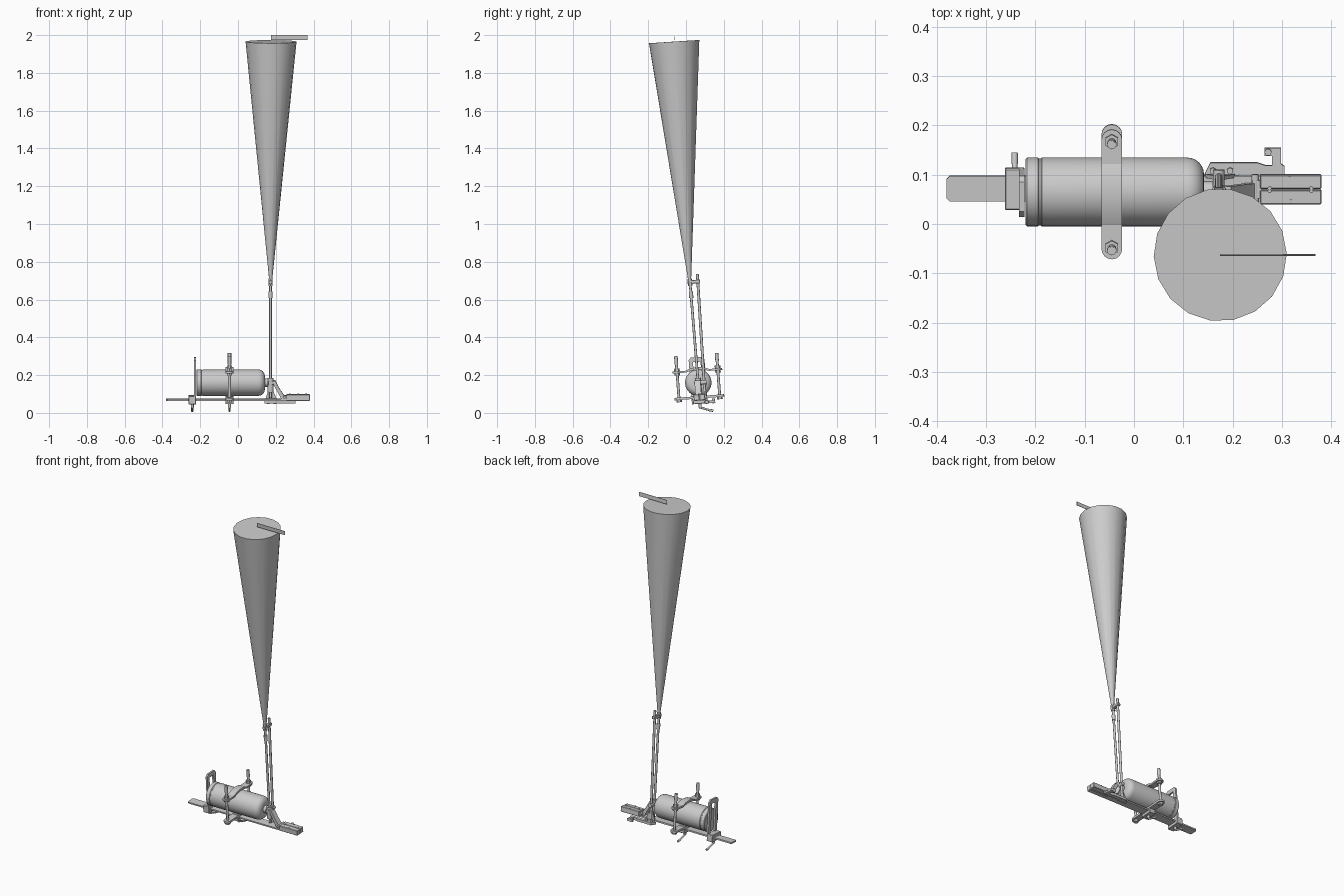
import bpy, bmesh, math
from mathutils import Matrix, Vector

cube = bpy.data.objects.get("Cube")
if cube:
    bpy.data.objects.remove(cube, do_unlink=True)

grey = bpy.data.materials.new("plain grey")
grey.use_nodes = True
COLOUR = (0.6, 0.6, 0.6, 1)
grey.diffuse_color = COLOUR
grey.node_tree.nodes["Principled BSDF"].inputs["Base Color"].default_value = COLOUR

# The whole assembly leans slightly forward; local origin is the tank axis
LEAN = Matrix.Translation((0, 0.065, 0.16)) @ Matrix.Rotation(0.075, 4, 'X')


def finish(name, bm):
    bmesh.ops.recalc_face_normals(bm, faces=bm.faces[:])
    bm.transform(LEAN)
    mesh = bpy.data.meshes.new(name)
    bm.to_mesh(mesh)
    bm.free()
    mesh.materials.append(grey)
    obj = bpy.data.objects.new(name, mesh)
    bpy.context.collection.objects.link(obj)
    bpy.ops.object.select_all(action='DESELECT')
    obj.select_set(True)
    bpy.context.view_layer.objects.active = obj
    bpy.ops.object.shade_smooth_by_angle(angle=math.radians(32))
    return obj


def box(name, low, high, bevel=0.0):
    bm = bmesh.new()
    bmesh.ops.create_cube(bm, size=1)
    low, high = Vector(low), Vector(high)
    for v in bm.verts:
        v.co = (low + high) / 2 + v.co * (high - low)
    if bevel:
        bmesh.ops.bevel(bm, geom=bm.edges[:], offset=bevel, segments=1, affect='EDGES')
    return finish(name, bm)


def rod(name, start, end, r1, r2=None, sides=12):
    start, end = Vector(start), Vector(end)
    axis = end - start
    bm = bmesh.new()
    turn = axis.to_track_quat('Z', 'Y').to_matrix().to_4x4()
    bmesh.ops.create_cone(bm, cap_ends=True, segments=sides, radius1=r1,
                          radius2=r1 if r2 is None else r2, depth=axis.length,
                          matrix=Matrix.Translation((start + end) / 2) @ turn)
    return finish(name, bm)


def prism(name, outline, low, high, axis):
    """Extrude a flat outline along the x, y or z axis."""
    bm = bmesh.new()

    def point(p, h):
        p = list(p)
        p.insert("xyz".index(axis), h)
        return bm.verts.new(p)
    face = bm.faces.new([point(p, low) for p in outline])
    moved = bmesh.ops.extrude_face_region(bm, geom=[face])["geom"]
    shift = Vector([high - low if a == axis else 0 for a in "xyz"])
    bmesh.ops.translate(bm, vec=shift, verts=[v for v in moved if isinstance(v, bmesh.types.BMVert)])
    return finish(name, bm)


def lathe(name, profile, sides=32):
    """Spin an (x, radius) profile about the tank axis."""
    bm = bmesh.new()
    verts = [bm.verts.new((x, 0, r)) for x, r in profile]
    edges = [bm.edges.new(pair) for pair in zip(verts, verts[1:])]
    bmesh.ops.spin(bm, geom=verts + edges, axis=(1, 0, 0), cent=(0, 0, 0),
                   angle=math.tau, steps=sides)
    bmesh.ops.remove_doubles(bm, verts=bm.verts[:], dist=1e-5)
    return finish(name, bm)


def capsule(x0, x1, half, steps=8):
    """Outline of a strip across x0..x1 with round ends on y."""
    r, c = (x1 - x0) / 2, (x0 + x1) / 2
    arc = [math.pi * i / steps for i in range(steps + 1)]
    return ([(c + r * math.cos(a), half - r + r * math.sin(a)) for a in arc] +
            [(c - r * math.cos(a), r - half - r * math.sin(a)) for a in arc])


# Tank with a shallow seam and a rounded shoulder
shoulder = [(0.108 + 0.034 * math.sin(a), 0.036 + 0.034 * math.cos(a))
            for a in [math.pi / 2 * i / 6 for i in range(7)]]
lathe("tank", [(-0.22, 0), (-0.22, 0.067), (-0.217, 0.07), (-0.195, 0.07), (-0.193, 0.068),
               (-0.189, 0.068), (-0.187, 0.07)] + shoulder + [(0.142, 0)])

# Base rail with clipped corners
prism("base_rail", [(-0.38, -0.02), (-0.374, -0.026), (0.26, -0.026),
                    (0.26, 0.026), (-0.374, 0.026), (-0.38, 0.02)], -0.095, -0.086, 'z')

# Slotted end plate standing behind the tank
half = [(0.042, 0.122), (0.042, -0.07), (0.02, -0.07), (0.02, 0.11)]
prism("end_plate", [(0.03, 0.135)] + half + [(-y, z) for y, z in reversed(half)] +
      [(-0.03, 0.135)], -0.233, -0.222, 'x')

# Rail clamps with cranked tightening handles
for label, x, reach in (("end", -0.242, 0.042), ("middle", -0.045, 0.036)):
    box(label + "_rail_clamp", (x - 0.02, -reach, -0.112), (x + 0.02, reach, -0.068), 0.002)
    rod(label + "_clamp_screw", (x, 0, -0.11), (x, 0, -0.132), 0.008)
    rod(label + "_clamp_handle", (x, -0.004, -0.13), (x, 0.05, -0.15), 0.0055)
    rod(label + "_handle_tip", (x, 0.046, -0.149), (x, 0.068, -0.154), 0.0065)

# Strap bars above and below the tank, held by two threaded studs
prism("lower_strap", capsule(-0.066, -0.024, 0.132), -0.084, -0.071, 'z')
bm = bmesh.new()
bmesh.ops.create_grid(bm, x_segments=1, y_segments=1, size=0)
bm.clear()
outline = capsule(-0.066, -0.024, 0.132)
for sign in (-1, 1):
    ends = [(x, y) for x, y in outline if y * sign > 0.11]
    ends += [(-0.024 if sign < 0 else -0.066, sign * 0.06), (-0.066 if sign < 0 else -0.024, sign * 0.06)]
    prism("strap_end", ends, 0.058, 0.068, 'z')
bm.free()
arch = [(0.062, 0.068), (0.038, 0.078), (0, 0.083)]
inner = [(0, 0.071), (0.036, 0.066), (0.062, 0.058)]
mirror = lambda pts: [(-y, z) for y, z in reversed(pts)]
prism("strap_arch", arch + mirror(arch)[1:] + mirror(inner) + inner[1:], -0.066, -0.024, 'x')
for side in (-1, 1):
    y = side * 0.108
    rod("strap_stud", (-0.045, y, -0.095), (-0.045, y, 0.15), 0.0075)
    rod("stud_tip", (-0.045, y, 0.105), (-0.045, y, 0.148), 0.0095)
    for low, high in ((0.068, 0.083), (0.046, 0.058), (-0.096, -0.084)):
        rod("stud_nut", (-0.045, y, low), (-0.045, y, high), 0.015, sides=6)

# Tank neck and valve
rod("tank_neck", (0.138, 0, 0), (0.16, 0, 0), 0.022)
rod("valve_body", (0.172, 0, -0.05), (0.172, 0, 0.025), 0.016)
rod("valve_cross", (0.172, -0.018, 0), (0.172, 0.045, 0), 0.012)
rod("valve_outlet", (0.165, 0, 0), (0.198, 0, 0), 0.014, sides=6)
prism("valve_bracket", [(0.145, -0.09), (0.165, -0.03), (0.18, -0.03), (0.205, -0.09)],
      0.022, 0.03, 'y')

# Twin uprights joined at the top
rod("front_upright", (0.172, 0, -0.08), (0.172, -0.004, 0.54), 0.007)
rod("rear_upright", (0.172, 0.03, -0.085), (0.172, 0.038, 0.575), 0.0075)
box("upright_bridge", (0.162, -0.016, 0.525), (0.182, 0.05, 0.544), 0.002)
rod("nozzle_collar", (0.172, -0.003, 0.45), (0.172, -0.003, 0.485), 0.011)
rod("bridge_collar", (0.172, -0.004, 0.515), (0.172, -0.004, 0.552), 0.0125, sides=6)

# Spray cone and the thin flag above it
rod("spray_cone", (0.173, -0.005, 0.535), (0.175, 0.008, 1.81), 0.007, 0.135, sides=18)
box("flag", (0.175, 0.0085, 1.819), (0.368, 0.0105, 1.844))

# Sloping lever from valve to pedal
prism("lever", [(0.18, 0.008), (0.197, 0.012), (0.222, -0.035), (0.25, -0.075),
                (0.25, -0.09), (0.232, -0.09), (0.207, -0.045)], -0.02, 0.012, 'y')

# Pedal made of two pads on a core, with rivets
for side in (-1, 1):
    inside, outside = sorted((side * 0.001, side * 0.03))
    box("pedal_pad", (0.256, inside, -0.094), (0.38, outside, -0.062), 0.002)
    for x in (0.275, 0.36):
        rod("pedal_rivet", (x, side * 0.003, -0.063), (x, side * 0.003, -0.058), 0.004, sides=8)
    rod("side_rivet", (0.318, side * 0.024, -0.063), (0.318, side * 0.024, -0.059), 0.004, sides=8)
box("pedal_core", (0.24, -0.018, -0.09), (0.37, 0.018, -0.068))
rod("pedal_pivot", (0.246, -0.03, -0.075), (0.246, 0.03, -0.075), 0.008)

# Low side arm ending in a hook
prism("side_arm", [(0.14, 0.022), (0.155, 0.052), (0.25, 0.052), (0.268, 0.046), (0.28, 0.046),
                   (0.28, 0.066), (0.265, 0.066), (0.265, 0.082), (0.298, 0.082),
                   (0.298, 0.05), (0.305, 0.045), (0.305, 0.028), (0.215, 0.028),
                   (0.2, 0.022)], -0.113, -0.098, 'z')
rod("hook_pin", (0.272, 0.074, -0.115), (0.272, 0.074, -0.09), 0.007)
for x in (0.16, 0.195):
    rod("arm_bolt", (x, 0.036, -0.115), (x, 0.036, -0.085), 0.007, sides=6)
